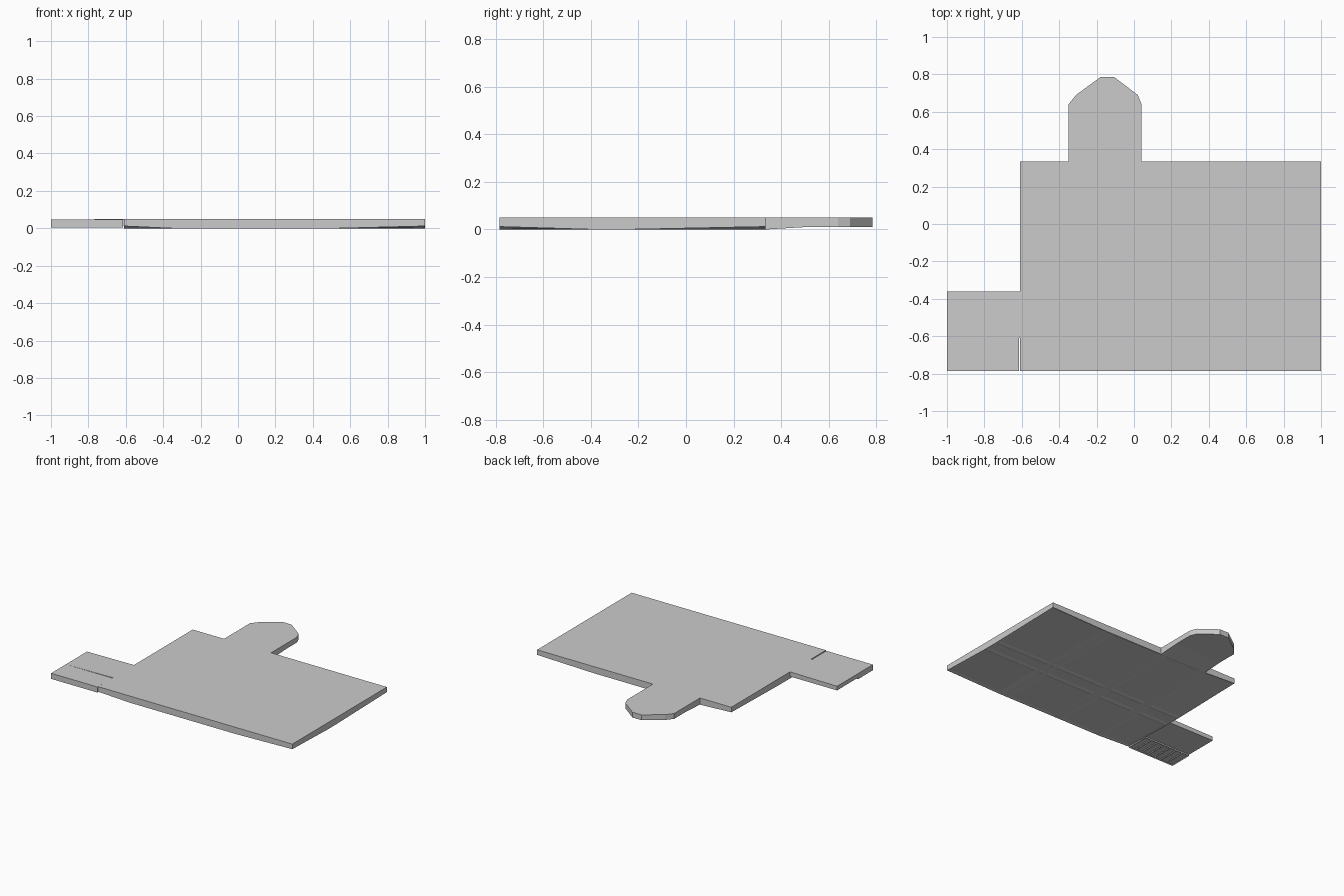
import bpy, bmesh

if "Cube" in bpy.data.objects:
    bpy.data.objects.remove(bpy.data.objects["Cube"])

TOP = 0.05


def slab(name, faces, z_bottom, z_top, recess=0.0, rim=0.02, min_side=0.05):
    """Extrude plan faces between two height functions, then recess the soffit panels."""
    bm = bmesh.new()
    verts = {}

    def vert(p):
        if p not in verts:
            verts[p] = bm.verts.new((p[0], p[1], z_bottom(*p)))
        return verts[p]

    soffit = [bm.faces.new([vert(p) for p in f]) for f in faces]
    ext = bmesh.ops.extrude_face_region(bm, geom=soffit, use_keep_orig=True)
    for v in ext["geom"]:
        if isinstance(v, bmesh.types.BMVert):
            v.co.z = z_top(v.co.x, v.co.y)
    bmesh.ops.recalc_face_normals(bm, faces=bm.faces[:])
    if recess:
        panels = [f for f in bm.faces if f.normal.z < -0.9
                  and min(e.calc_length() for e in f.edges) > min_side]
        bmesh.ops.inset_individual(bm, faces=panels, thickness=rim, depth=-recess)
    mesh = bpy.data.meshes.new(name)
    bm.to_mesh(mesh)
    bm.free()
    ob = bpy.data.objects.new(name, mesh)
    bpy.context.collection.objects.link(ob)
    return ob


def grid(xs, ys):
    return [[(a, c), (b, c), (b, d), (a, d)]
            for a, b in zip(xs, xs[1:]) for c, d in zip(ys, ys[1:])]


def flat(z):
    return lambda x, y: z


# main floor: soffit panels rise toward the outer corners
def main_bottom(x, y):
    corner = x in (-0.61, 1.0) and y in (-0.785, 0.335)
    return 0.012 if corner else 0.0


slab("main_floor",
     grid([-0.61, -0.35, -0.31, 0.0, 0.04, 0.47, 0.53, 1.0],
          [-0.785, -0.38, -0.26, 0.335]),
     main_bottom, flat(TOP), recess=0.004, rim=0.03)

# rear bay with a faceted end
slab("rear_bay",
     [[(-0.35, 0.335), (0.04, 0.335), (0.04, 0.5), (-0.35, 0.5)],
      [(-0.35, 0.5), (0.04, 0.5), (0.04, 0.64), (0.02, 0.69), (-0.105, 0.785),
       (-0.18, 0.785), (-0.31, 0.69), (-0.35, 0.64)]],
     lambda x, y: 0.0 if y < 0.4 else 0.01, flat(TOP))

# side wing: slopes slightly down to the left
slab("side_wing", grid([-1.0, -0.61], [-0.61, -0.36]),
     flat(0.015), lambda x, y: 0.046 if x < -0.8 else TOP)

# lower landing beside the wing, with cross ribs on its underside
slab("landing", grid([-1.0, -0.615], [-0.785, -0.61]), flat(0.018), flat(0.046))
count = 7
step = 0.385 / count
slab("landing_underside",
     grid([-1.0 + step * i for i in range(count + 1)], [-0.785, -0.61]),
     flat(0.004), flat(0.018), recess=0.006, rim=0.006, min_side=0.03)
